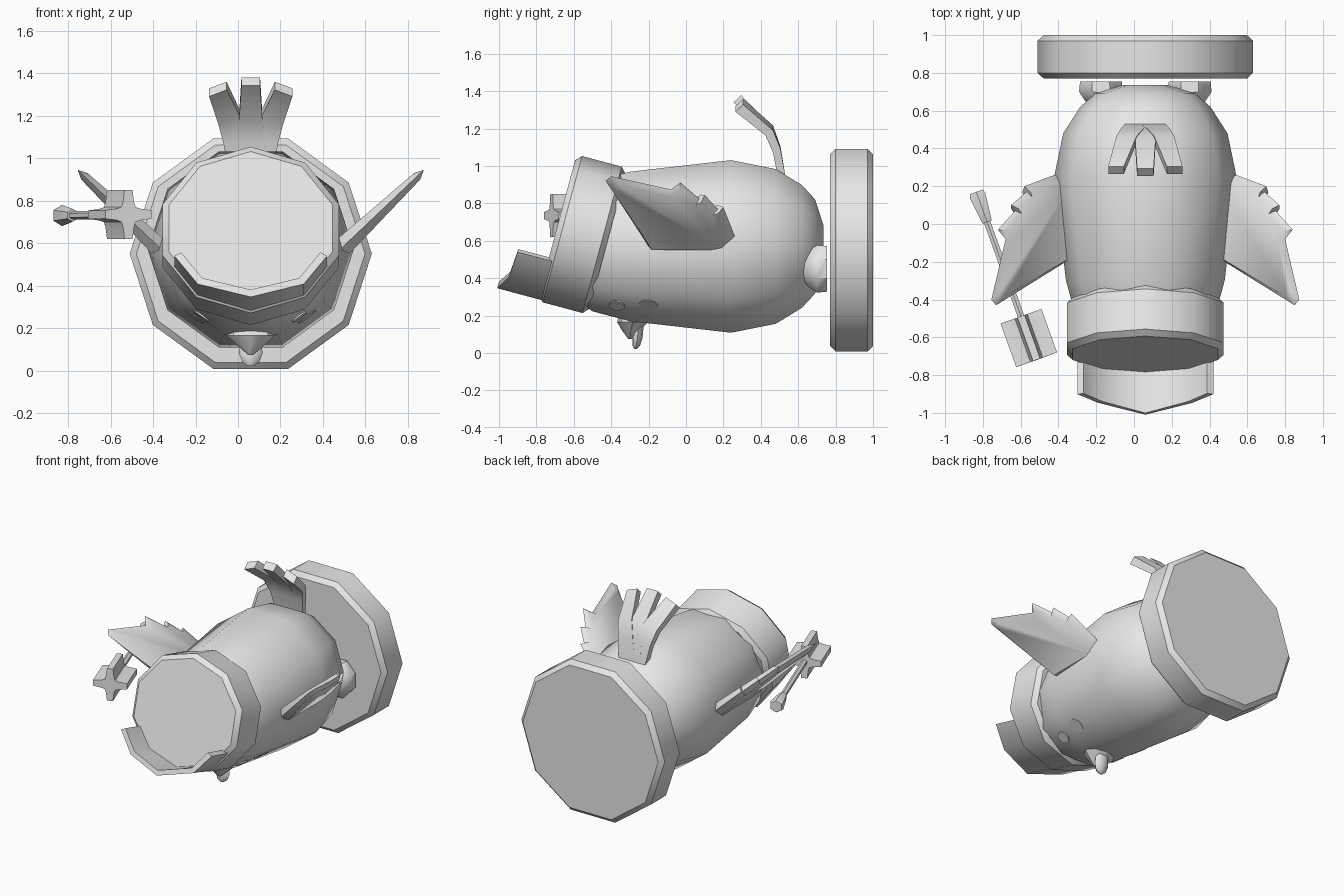
import bpy, bmesh
from math import sin, cos, radians, pi
from mathutils import Vector, Matrix

cube = bpy.data.objects.get("Cube")
if cube:
    bpy.data.objects.remove(cube, do_unlink=True)

CX = 0.06  # symmetry plane of the figure

grey = bpy.data.materials.new("plain_grey")
grey.use_nodes = True
grey.diffuse_color = (0.8, 0.8, 0.8, 1)
grey.node_tree.nodes["Principled BSDF"].inputs["Base Color"].default_value = (0.8, 0.8, 0.8, 1)


def loft(name, rings, bevel=0, angle=40):
    """Join equal rings of points into a closed, capped solid."""
    bm = bmesh.new()
    loops = [[bm.verts.new(p) for p in ring] for ring in rings]
    n = len(loops[0])
    for a, b in zip(loops, loops[1:]):
        for i in range(n):
            j = (i + 1) % n
            bm.faces.new((a[i], a[j], b[j], b[i]))
    bm.faces.new(loops[0])
    bm.faces.new(loops[-1])
    bmesh.ops.recalc_face_normals(bm, faces=bm.faces)
    me = bpy.data.meshes.new(name)
    bm.to_mesh(me)
    bm.free()
    me.materials.append(grey)
    ob = bpy.data.objects.new(name, me)
    bpy.context.collection.objects.link(ob)
    if bevel:
        mod = ob.modifiers.new("edge", 'BEVEL')
        mod.width = bevel
        mod.limit_method = 'ANGLE'
        mod.angle_limit = radians(50)
    bpy.ops.object.select_all(action='DESELECT')
    bpy.context.view_layer.objects.active = ob
    ob.select_set(True)
    bpy.ops.object.shade_smooth_by_angle(angle=radians(angle))
    return ob


def ring(centre, u, v, ru, rv, n=10, start=0):
    """Ellipse with n corners, spanned by the directions u and v."""
    c, u, v = Vector(centre), Vector(u), Vector(v)
    return [c + u * ru * cos(start + 2 * pi * i / n) + v * rv * sin(start + 2 * pi * i / n)
            for i in range(n)]


X, Y, Z = Vector((1, 0, 0)), Vector((0, 1, 0)), Vector((0, 0, 1))

# Base disc
loft("base", [ring((CX, y, 0.55), X, Z, 0.57, 0.57) for y in (0.77, 1.0)], 0.03)

# Body: profile of (y, radius)
profile = [(0.735, 0.12), (0.69, 0.265), (0.62, 0.345), (0.48, 0.435), (0.24, 0.485),
           (-0.3, 0.42), (-0.5, 0.365), (-0.58, 0.3)]
loft("body", [ring((CX, y, 0.57), X, Z, r, r) for y, r in profile])

# Hat: tilted drum with a curved visor along its lower wall
tilt = radians(15)
axis = Vector((0, -cos(tilt), sin(tilt)))
up = Vector((0, sin(tilt), cos(tilt)))
hat_front = Vector((CX, -0.69, 0.67))
loft("hat", [ring(hat_front + axis * d, X, up, 0.436, 0.405, 10, pi / 2) for d in (-0.28, 0)], 0.03)

visor = []
for x, v, d in ((-0.36, -0.18, 0.17), (-0.25, -0.32, 0.18), (0, -0.395, 0.225),
                (0.25, -0.32, 0.18), (0.36, -0.18, 0.17)):
    outer = hat_front + X * x + up * v
    inner = hat_front + (X * x + up * v) * 0.91
    visor.append([outer - axis * 0.08, outer + axis * d, inner + axis * d, inner - axis * 0.08])
loft("visor", visor)

# Wings: feathered outline of (y, distance sideways)
outline = [(-0.2, 0.42), (0.22, 0.42), (0.26, 0.48), (0.2, 0.64), (0.17, 0.63), (0.1, 0.71),
           (0.07, 0.69), (-0.03, 0.78), (-0.08, 0.74), (-0.4, 0.815), (-0.43, 0.79)]


def wing(name, s):
    normal = Vector((s * 0.69, 0, -0.72))
    layers = []
    for side in (-1, 0, 1):
        layer = []
        for y, w in outline:
            p = Vector((CX + s * w, y, 0.57 + (w - 0.42) * 0.95))
            centre = Vector((CX + s * 0.55, -0.06, 0.69))
            if side:
                p = p.lerp(centre, 0.12)
            layer.append(p + normal * side * (0.045 - 0.06 * max(0, w - 0.42)))
        layers.append(layer)
    loft(name, layers, angle=50)


wing("left_wing", 1)
wing("right_wing", -1)

# Tail: three bent feathers fanning out from one root
for name, s in (("right_tail_feather", -1), ("middle_tail_feather", 0), ("left_tail_feather", 1)):
    path = [(0.04, 0.51, 0.95, 0.065), (0.07, 0.485, 1.09, 0.06), (0.1, 0.445, 1.19, 0.055),
            (0.155, 0.275 + 0.01 * abs(s), 1.36 - 0.035 * abs(s), 0.044)]
    rings = []
    for i, (x, y, z, w) in enumerate(path):
        across = Vector((1, 0, -0.38 * s * i / 3)).normalized()
        thick = Vector((0, 0.02, 0.004 + 0.005 * i))
        c = Vector((CX + s * x, y, z))
        rings.append([c - across * w - thick, c + across * w - thick,
                      c + across * w + thick, c - across * w + thick])
    loft(name, rings)

# Feet, eyes and cheeks on both sides
for side, s in (("left", 1), ("right", -1)):
    loft(side + "_foot", [ring((CX + s * 0.235, y, 0.45), X, Z, r, r * 1.1, 8, pi / 8)
                          for y, r in ((0.62, 0.05), (0.65, 0.09), (0.7, 0.125), (0.755, 0.12))])
    for part, y, ang, dist, r in (("eye", -0.37, 54, 0.391, 0.042), ("cheek", -0.2, 50, 0.411, 0.052)):
        a = radians(54)
        n = Vector((s * cos(a), -0.11, -sin(a))).normalized()
        u = Vector((s * sin(a), 0, cos(a)))
        v = n.cross(u)
        c = Vector((CX + s * dist * cos(radians(ang)), y, 0.57 - dist * sin(radians(ang))))
        loft(side + "_" + part, [ring(c + n * d, u, v, r, r, 14) for d in (-0.004, 0.004)])

# Beak
loft("upper_beak", [ring((CX, y, z), X, Y, r, r * 0.72, 8) for y, z, r in
                    ((-0.285, 0.2, 0.105), (-0.285, 0.165, 0.115), (-0.295, 0.12, 0.065), (-0.3, 0.075, 0.012))])
loft("lower_beak", [ring((CX, y, z), X, Y, r, r * 0.5, 8) for y, z, r in
                    ((-0.25, 0.16, 0.05), (-0.26, 0.08, 0.055), (-0.266, 0.04, 0.04), (-0.27, 0.022, 0.015))])

# Hammer: handle, pommel and a four-pointed star head
pommel_end = Vector((-0.835, 0.17, 0.73))
head_end = Vector((-0.515, -0.72, 0.735))
run = (head_end - pommel_end).normalized()
side_dir = run.cross(Z).normalized()
lift = side_dir.cross(run)


def along(name, stations, n):
    loft(name, [ring(pommel_end + run * d, side_dir, lift, r, r, n, pi / n) for d, r in stations])


along("hammer_handle", [(0.1, 0.02), (0.94, 0.02)], 6)
along("hammer_pommel", [(0, 0.042), (0.02, 0.05), (0.17, 0.03)], 6)

star = []
for k in range(4):
    turn = Matrix.Rotation(k * pi / 2, 2)
    star += [turn @ Vector(p) for p in ((0.115, -0.02), (0.115, 0.02), (0.06, 0.027), (0.035, 0.035), (0.027, 0.06))]
loft("hammer_head", [[pommel_end + run * d + side_dir * p.x + lift * p.y for p in star]
                     for d in (0.7, 0.945)], angle=30)
